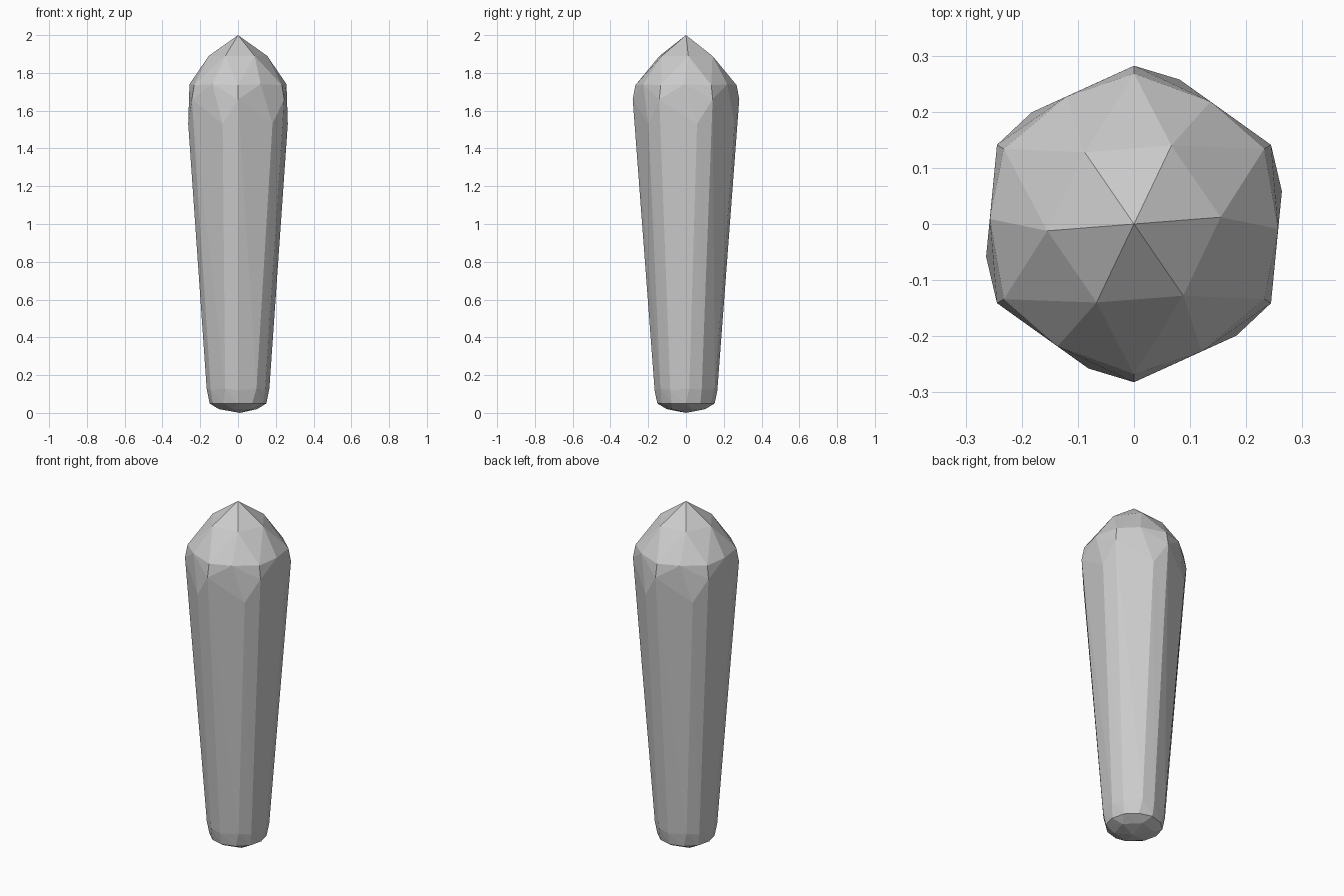
import bpy
import bmesh
import math

cube = bpy.data.objects.get("Cube")
if cube:
    bpy.data.objects.remove(cube)


def flat_material(name, color):
    mat = bpy.data.materials.new(name)
    mat.use_nodes = True
    mat.diffuse_color = color
    mat.node_tree.nodes["Principled BSDF"].inputs["Base Color"].default_value = color
    return mat


def hex_ring(bm, radius, z, turn, dx=0.0):
    """Add six evenly spaced points around the axis."""
    for i in range(6):
        a = math.radians(turn + i * 60)
        bm.verts.new((dx + radius * math.cos(a), radius * math.sin(a), z))


bm = bmesh.new()

# Pointed crown
bm.verts.new((0, 0, 2))
hex_ring(bm, 0.155, 1.89, 4.5)

# Shoulder facets
hex_ring(bm, 0.257, 1.74, -2)
hex_ring(bm, 0.268, 1.735, 30)
hex_ring(bm, 0.282, 1.66, 30)
hex_ring(bm, 0.27, 1.53, 12.5)

# Lower end of the tapered shaft
hex_ring(bm, 0.166, 0.12, 30)
hex_ring(bm, 0.167, 0.13, 6)

# Blunt rounded foot
hex_ring(bm, 0.152, 0.05, 30)
hex_ring(bm, 0.15, 0.05, 0)
hex_ring(bm, 0.105, 0.02, 15)
bm.verts.new((0.01, 0, 0))

# Wrap the rings in a faceted skin
bmesh.ops.convex_hull(bm, input=bm.verts[:])
loose = [v for v in bm.verts if not v.link_faces]
bmesh.ops.delete(bm, geom=loose, context='VERTS')
bmesh.ops.recalc_face_normals(bm, faces=bm.faces[:])

mesh = bpy.data.meshes.new("crystal_shard")
bm.to_mesh(mesh)
bm.free()
mesh.materials.append(flat_material("stone grey", (0.6, 0.6, 0.6, 1)))

shard = bpy.data.objects.new("crystal_shard", mesh)
bpy.context.collection.objects.link(shard)
